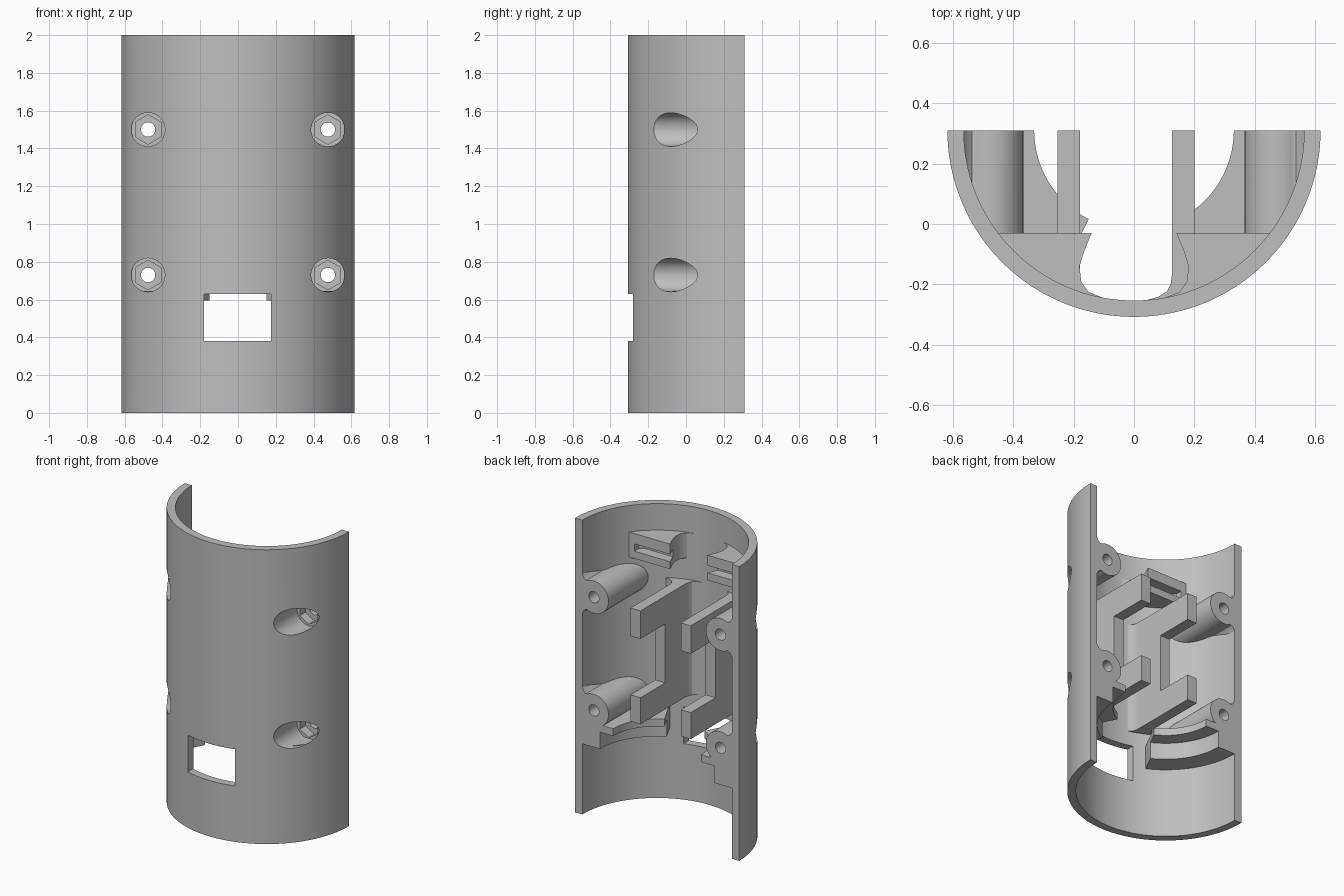
import bpy, bmesh, math

cube = bpy.data.objects.get("Cube")
if cube:
    bpy.data.objects.remove(cube, do_unlink=True)

grey = bpy.data.materials.new("plain_grey")
grey.use_nodes = True
COLOUR = (0.52, 0.52, 0.52, 1)
grey.diffuse_color = COLOUR
grey.node_tree.nodes["Principled BSDF"].inputs["Base Color"].default_value = COLOUR

CY = 0.31                      # shell axis and open back plane
OUTER, INNER, TRIM = 0.617, 0.563, 0.59


def prism(name, pts, lo, hi, axis="Z"):
    """Extrude an outline along z (points are x, y) or along y (points are x, z)."""
    bm = bmesh.new()
    place = (lambda a, b, h: (a, b, h)) if axis == "Z" else (lambda a, b, h: (a, h, b))
    face = bm.faces.new([bm.verts.new(place(a, b, lo)) for a, b in pts])
    out = bmesh.ops.extrude_face_region(bm, geom=[face])
    moved = [v for v in out["geom"] if isinstance(v, bmesh.types.BMVert)]
    bmesh.ops.translate(bm, verts=moved, vec=place(0, 0, hi - lo))
    bmesh.ops.recalc_face_normals(bm, faces=bm.faces)
    mesh = bpy.data.meshes.new(name)
    bm.to_mesh(mesh)
    bm.free()
    mesh.materials.append(grey)
    ob = bpy.data.objects.new(name, mesh)
    bpy.context.collection.objects.link(ob)
    return ob


def boolean(ob, tool, kind="DIFFERENCE", keep=False):
    mod = ob.modifiers.new("bool", "BOOLEAN")
    mod.operation, mod.solver, mod.object = kind, "EXACT", tool
    bpy.context.view_layer.update()
    graph = bpy.context.evaluated_depsgraph_get()
    mesh = bpy.data.meshes.new_from_object(ob.evaluated_get(graph))
    ob.modifiers.clear()
    ob.data = mesh
    if not keep:
        bpy.data.objects.remove(tool, do_unlink=True)


def circle(cx, cz, r, n=48):
    return [(cx + r * math.sin(math.tau * i / n), cz + r * math.cos(math.tau * i / n))
            for i in range(n)]


def arc(r, start, end, n):
    """Points round the shell axis; angles in degrees from the front."""
    angles = [math.radians(start + (end - start) * i / n) for i in range(n + 1)]
    return [(r * math.sin(a), CY - r * math.cos(a)) for a in angles]


def rect(x0, x1, y0, y1):
    return [(x0, y0), (x1, y0), (x1, y1), (x0, y1)]


def mirror(pts, s, shift=0):
    return [(s * (x + shift), y) for x, y in pts]


# Half-round shell with the front window
shell = prism("shell", arc(OUTER, -90, 90, 96) + arc(INNER, 90, -90, 96), 0, 2)
boolean(shell, prism("window_cutter", rect(-0.18, 0.175, -0.4, -0.2), 0.38, 0.63))

# Solid used to keep inside parts within the shell wall
trim = prism("trim_helper", arc(TRIM, -90, 90, 96), 0.01, 1.99)
parts = [shell]

# Screw bosses, with wall fillets, counterbores and nut pockets
WEB = [(0.51, 0.1), (0.535, 0.098), (0.55, 0.11), (0.565, 0.135), (0.6, 0.135)]
for side, s in (("left", 1), ("right", -1)):
    for level, z in (("lower", 0.73), ("upper", 1.5)):
        x = 0.476 * s
        boss = prism(f"{side}_{level}_boss", circle(x, z, 0.11), -0.3, CY, "Y")
        outline = WEB + [(a, -b) for a, b in reversed(WEB)]
        web = prism("web", [(s * a, z + b) for a, b in outline], -0.3, CY, "Y")
        boolean(boss, web, "UNION")
        boolean(boss, trim, "INTERSECT", keep=True)
        for r, n, end in ((0.089, 48, 0.08), (0.078, 6, 0.14), (0.038, 32, 0.5)):
            bore = prism("bore_cutter", circle(x, z, r, n), -0.5, end, "Y")
            boolean(boss, bore, keep=True)
            boolean(shell, bore)
        parts.append(boss)

# C-shaped brackets: filleted spine and two arms reaching the open back
SPINE = [(0.125, 0.045), (0.125, -0.17), (0.132, -0.2), (0.11, -0.222), (0.08, -0.241),
         (0.03, -0.255), (0.03, -0.29), (0.28, -0.26), (0.28, -0.18), (0.235, -0.17),
         (0.21, -0.15), (0.2, -0.12), (0.2, 0.045)]
SPINE[2] = (0.121, -0.2)
for side, s, shift in (("left", 1, 0), ("right", -1, 0.053)):
    bracket = prism(f"{side}_bracket", mirror(SPINE, s, shift), 0.73, 1.5)
    for lo, hi in ((0.73, 0.91), (1.31, 1.5)):
        arm = prism("arm", mirror(rect(0.125, 0.2, -0.1, CY), s, shift), lo, hi)
        boolean(bracket, arm, "UNION")
    boolean(bracket, trim, "INTERSECT", keep=True)
    parts.append(bracket)

# Slotted blocks near the top and stepped ledges near the bottom
BLOCK = [(0.14, -0.03), (0.165, -0.09), (0.18, -0.14), (0.175, -0.19), (0.15, -0.225),
         (0.1, -0.245), (0.1, -0.3), (0.6, -0.3), (0.6, -0.03)]
for side, s in (("left", 1), ("right", -1)):
    block = prism(f"{side}_slotted_block", mirror(BLOCK, s), 1.65, 1.82)
    boolean(block, trim, "INTERSECT", keep=True)
    boolean(block, prism("slot_cutter", mirror(rect(0.05, 0.41, -0.1, 0.1), s), 1.7, 1.75))
    parts.append(block)
    for name, r, lo, hi in (("upper", 0.33, 0.595, 0.645), ("lower", 0.43, 0.48, 0.595)):
        ring = arc(r, 27, 90, 32) + arc(TRIM, 90, 27, 32)
        parts.append(prism(f"{side}_{name}_ledge", mirror(ring, s), lo, hi))

bpy.data.objects.remove(trim, do_unlink=True)

# Smooth the round faces, keep edges sharp
bpy.ops.object.select_all(action="DESELECT")
for ob in parts:
    ob.select_set(True)
bpy.context.view_layer.objects.active = shell
bpy.ops.object.shade_smooth_by_angle(angle=math.radians(30))
